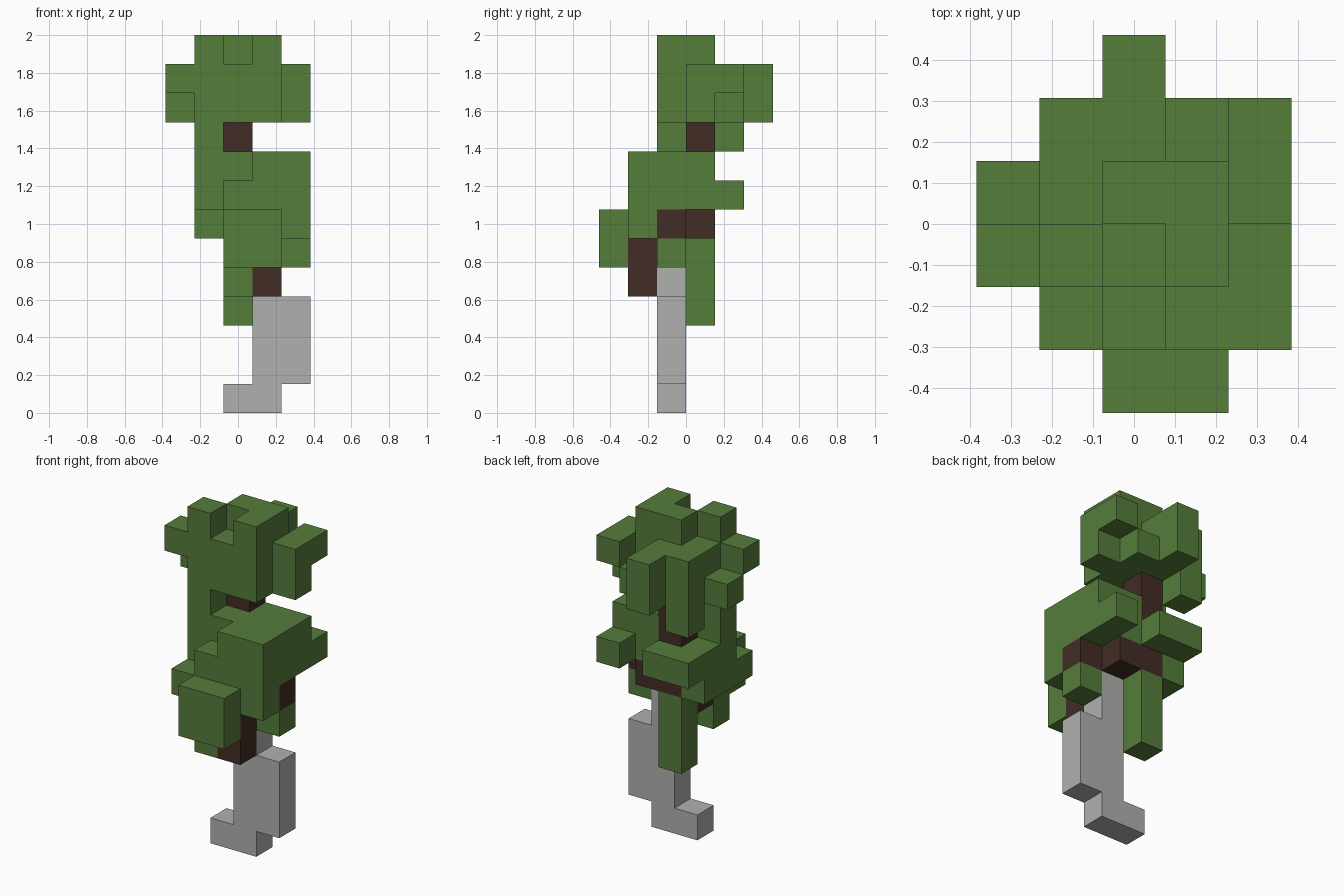
import bpy
import bmesh
from mathutils import Vector

UNIT = 2 / 13                      # edge length of one block
ORIGIN = Vector((-2.5, -3, 0))     # grid corner, in blocks

default_cube = bpy.data.objects.get("Cube")
if default_cube:
    bpy.data.objects.remove(default_cube, do_unlink=True)


def make_material(name, colour):
    material = bpy.data.materials.new(name)
    material.use_nodes = True
    rgba = (*colour, 1)
    material.diffuse_color = rgba
    shader = material.node_tree.nodes["Principled BSDF"]
    shader.inputs["Base Color"].default_value = rgba
    return material


leaf_green = make_material("leaf green", (.093, .205, .044))
bark_brown = make_material("bark brown", (.054, .026, .018))
stone_grey = make_material("stone grey", (.434, .434, .427))


def span(text):
    """Grid indices for one axis: '2' is a single block, '2-4' a run."""
    ends = text.split("-")
    return range(int(ends[0]), int(ends[-1]) + 1)


def cells(boxes):
    """Every block covered by boxes written as 'x y z' spans."""
    filled = set()
    for box in boxes:
        xs, ys, zs = map(span, box.split())
        filled.update((x, y, z) for x in xs for y in ys for z in zs)
    return filled


# Grey supporting leg with its foot
support = cells(["2-3 2 0", "3-4 2 1-3", "3 2 4-5"])

# Brown trunk, zigzagging upwards
trunk = cells(["3 1 4-5", "2 2 5", "2-3 2-3 6", "4 2 6", "2 3 7-9"])

# Leaf clump wrapped around the middle, with a hanging strand at the back
lower_leaves = cells([
    "2-3 0 5-6", "1 1 6", "2 1 4-7", "3 1 6-8", "4 1 6", "4 1-3 7-8",
    "3 2-3 7-8", "4 2 5", "4 4 7", "1-2 4 7", "1 3 6-7", "1 2 6-9",
    "2 2 7-8",
])
hanging_strand = cells(["2 3 3-5"])

# Leaf crown with tufts sticking out on every side
crown = cells([
    "1-3 2-3 10-11", "1 2 12", "3 2-3 12", "2 3 12", "0 2 11", "0 3 10",
    "4 3 10-11", "4 4 11", "3 4 10", "1-2 4 10-11", "1 4 9", "2 5 10-11",
])

parts = [
    ("support_leg", support, stone_grey),
    ("trunk", trunk, bark_brown),
    ("lower_leaves", lower_leaves, leaf_green),
    ("hanging_strand", hanging_strand, leaf_green),
    ("crown_leaves", crown, leaf_green),
]
occupied = set().union(*(blocks for _, blocks, _ in parts))


def add_side(bm, cell, axis, sign):
    """One outward-facing square on the given side of a block."""
    normal = Vector((0, 0, 0))
    normal[axis] = sign
    across = Vector((0, 0, 0))
    across[(axis + 1) % 3] = 1
    up = normal.cross(across)
    centre = ORIGIN + Vector(cell) + Vector((.5, .5, .5)) + normal / 2
    corners = [(-1, -1), (1, -1), (1, 1), (-1, 1)]
    bm.faces.new([
        bm.verts.new((centre + (across * a + up * b) / 2) * UNIT)
        for a, b in corners
    ])


def build_part(name, blocks, material):
    """Outer shell of a group of blocks, flat faces merged."""
    bm = bmesh.new()
    for cell in sorted(blocks):
        for axis in range(3):
            for sign in (-1, 1):
                neighbour = list(cell)
                neighbour[axis] += sign
                if tuple(neighbour) not in occupied:
                    add_side(bm, cell, axis, sign)
    bmesh.ops.remove_doubles(bm, verts=bm.verts, dist=UNIT / 100)
    bmesh.ops.dissolve_limit(bm, angle_limit=.02, verts=bm.verts,
                             edges=bm.edges, delimit={'NORMAL'})
    mesh = bpy.data.meshes.new(name)
    bm.to_mesh(mesh)
    bm.free()
    mesh.materials.append(material)
    obj = bpy.data.objects.new(name, mesh)
    bpy.context.collection.objects.link(obj)
    return obj


for part in parts:
    build_part(*part)
